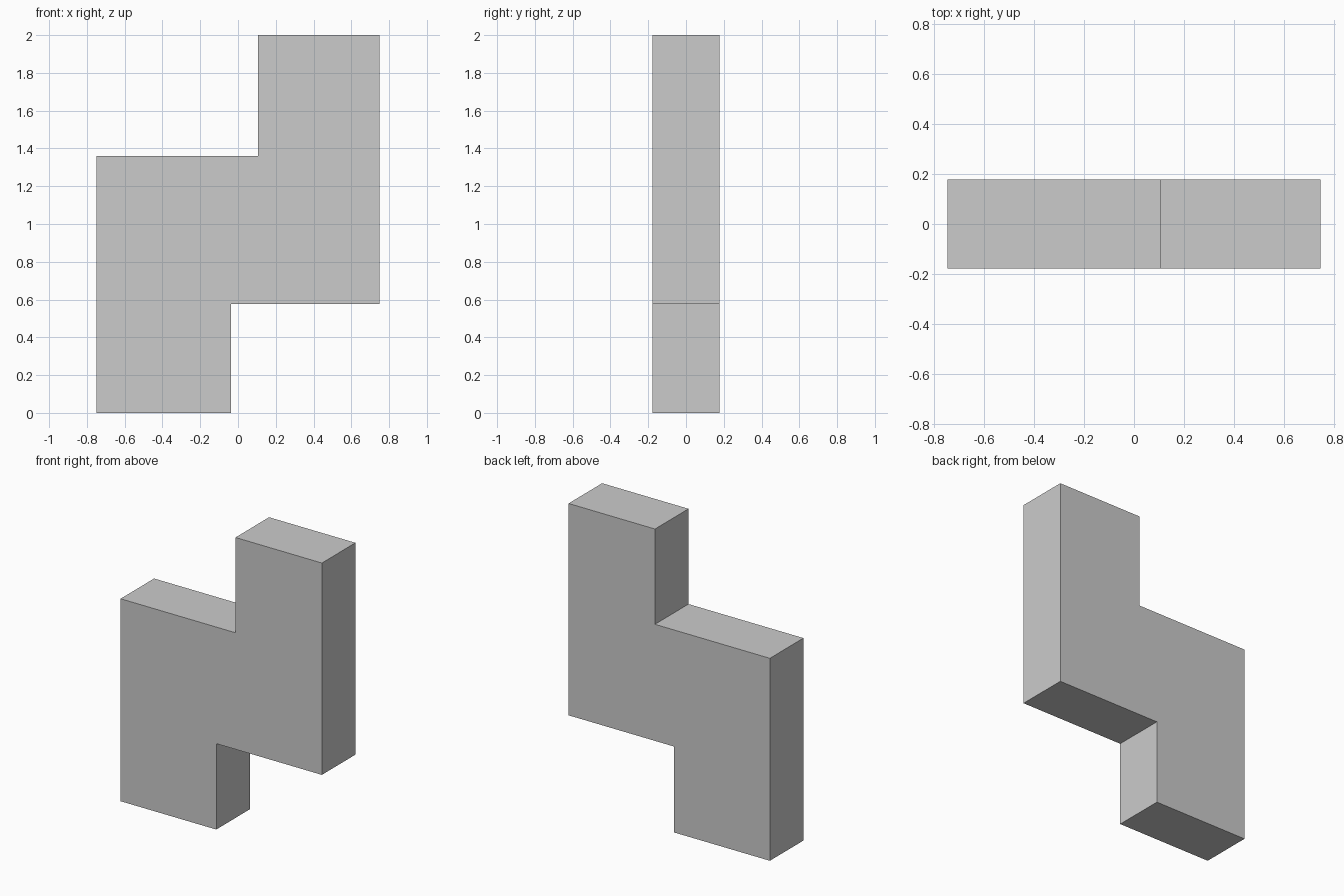
import bpy
import bmesh

if "Cube" in bpy.data.objects:
    bpy.data.objects.remove(bpy.data.objects["Cube"])

HALF_W, HALF_D = 0.748, 0.178

# Stepped front outline (x, z), counter-clockwise seen from the front
outline = [
    (-HALF_W, 0.0), (-0.037, 0.0), (-0.037, 0.577), (HALF_W, 0.577),
    (HALF_W, 2.0), (0.106, 2.0), (0.106, 1.36), (-HALF_W, 1.36),
]


def extrude_profile(name, points, half_depth):
    """Extrude an x-z outline along y into a closed solid."""
    bm = bmesh.new()
    face = bm.faces.new([bm.verts.new((x, -half_depth, z)) for x, z in points])
    result = bmesh.ops.extrude_face_region(bm, geom=[face], use_keep_orig=True)
    moved = [g for g in result["geom"] if isinstance(g, bmesh.types.BMVert)]
    bmesh.ops.translate(bm, vec=(0, 2 * half_depth, 0), verts=moved)
    bmesh.ops.recalc_face_normals(bm, faces=bm.faces[:])
    mesh = bpy.data.meshes.new(name)
    bm.to_mesh(mesh)
    bm.free()
    obj = bpy.data.objects.new(name, mesh)
    bpy.context.collection.objects.link(obj)
    return obj


# Single zigzag block
extrude_profile("stepped_block", outline, HALF_D)
